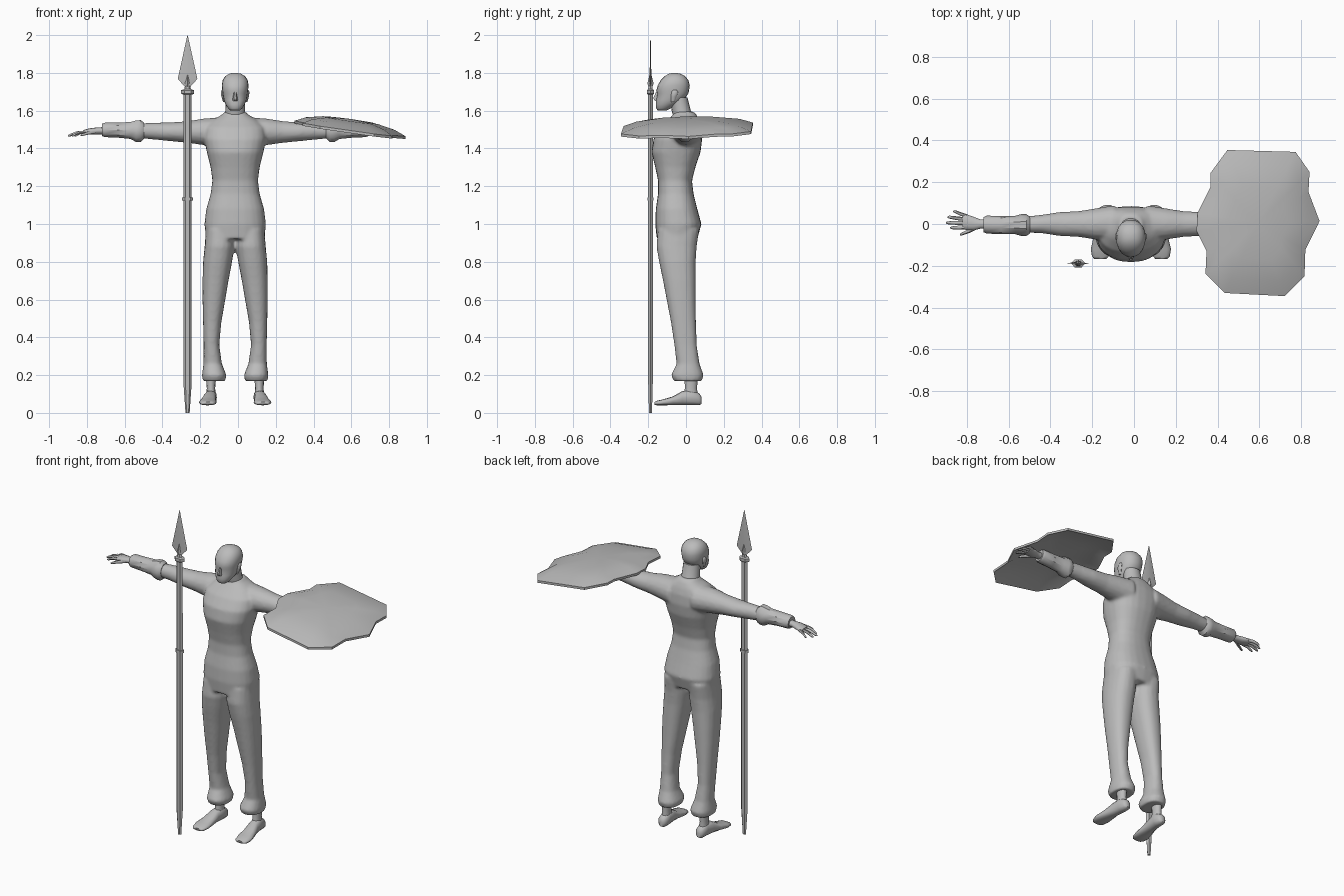
import bpy, bmesh, math
from mathutils import Vector

CX = -0.015                       # body centre line
AX = {'z': (2, 0, 1), 'x': (0, 1, 2), 'y': (1, 0, 2)}

grey = bpy.data.materials.new("plain grey")
grey.diffuse_color = (0.5, 0.5, 0.5, 1)


def loft(bm, axis, rings, n=16, p=2.0):
    """Closed tube through rings (t, centre a, centre b, radius a, radius b)."""
    it, ia, ib = AX[axis]
    loops = []
    for t, a, b, ra, rb in rings:
        loop = []
        for k in range(n):
            w = 2 * math.pi * k / n
            c, s = math.cos(w), math.sin(w)
            co = [0, 0, 0]
            co[it] = t
            co[ia] = a + ra * math.copysign(abs(c) ** (2 / p), c)
            co[ib] = b + rb * math.copysign(abs(s) ** (2 / p), s)
            loop.append(bm.verts.new(co))
        loops.append(loop)
    for l0, l1 in zip(loops, loops[1:]):
        for k in range(n):
            j = (k + 1) % n
            bm.faces.new((l0[k], l0[j], l1[j], l1[k]))
    bm.faces.new(loops[0])
    bm.faces.new(loops[-1])


def spans(rows, s=1, cx=CX):
    """Turn (z, x0, x1, y0, y1) extents into ring centres and radii."""
    return [(z, cx + s * (x0 + x1) / 2, (y0 + y1) / 2, (x1 - x0) / 2, (y1 - y0) / 2)
            for z, x0, x1, y0, y1 in rows]


def along(rows, s):
    """Mirror arm rings given by distance from the centre line."""
    return [(CX + s * d, y, z, ry, rz) for d, y, z, ry, rz in rows]


def finish(name, bm, angle=40):
    bmesh.ops.recalc_face_normals(bm, faces=bm.faces)
    me = bpy.data.meshes.new(name)
    for f in bm.faces:
        f.smooth = True
    bm.to_mesh(me)
    bm.free()
    me.set_sharp_from_angle(angle=math.radians(angle))
    me.materials.append(grey)
    ob = bpy.data.objects.new(name, me)
    bpy.context.collection.objects.link(ob)
    return ob


# clothed body: torso, sleeves and trousers fused into one skin
bm = bmesh.new()
loft(bm, 'z', spans([
    (0.92, -.155, .155, -.155, .06), (1.00, -.163, .163, -.163, .082),
    (1.08, -.153, .153, -.160, .06), (1.16, -.130, .130, -.148, .04),
    (1.23, -.121, .121, -.148, .032), (1.30, -.130, .130, -.163, .05),
    (1.38, -.150, .150, -.183, .077), (1.45, -.165, .165, -.172, .086),
    (1.51, -.160, .160, -.135, .082), (1.55, -.120, .120, -.095, .07),
    (1.58, -.068, .068, -.068, .055), (1.595, -.055, .055, -.062, .04)]), 24, 2.4)
for s in (-1, 1):
    loft(bm, 'x', along([
        (.08, .005, 1.485, .085, .08), (.17, .0, 1.488, .075, .07),
        (.25, .0, 1.487, .062, .058), (.34, .0, 1.488, .058, .050),
        (.43, .0, 1.492, .044, .045), (.53, -.004, 1.494, .038, .038)], s), 16)
    loft(bm, 'z', spans([
        (.97, .008, .155, -.15, .07), (.88, .004, .162, -.157, .057),
        (.80, .016, .170, -.143, .052), (.70, .035, .173, -.122, .052),
        (.60, .052, .173, -.103, .052), (.48, .073, .170, -.08, .053),
        (.36, .084, .167, -.062, .057), (.26, .070, .168, -.05, .072),
        (.20, .046, .176, -.08, .094), (.168, .052, .172, -.065, .084)], s), 18, 2.3)
body = finish("shirt_and_trousers", bm)
m = body.modifiers.new("fuse", 'REMESH')
m.mode = 'VOXEL'
m.voxel_size = 0.009
m.use_smooth_shade = True
m = body.modifiers.new("soften", 'SMOOTH')
m.factor = 0.5
m.iterations = 5

# neck
bm = bmesh.new()
loft(bm, 'z', spans([
    (1.55, -.062, .062, -.062, .05), (1.60, -.052, .052, -.076, .025),
    (1.67, -.050, .050, -.085, .008)]), 16)
finish("neck", bm)

# head with nose and ears
bm = bmesh.new()
loft(bm, 'z', spans([
    (1.602, -.026, .026, -.150, -.10), (1.612, -.037, .037, -.158, -.08),
    (1.632, -.050, .050, -.159, -.05), (1.655, -.060, .060, -.159, -.012),
    (1.69, -.066, .066, -.152, .012), (1.705, -.068, .068, -.158, .016),
    (1.735, -.071, .071, -.149, .020), (1.762, -.066, .066, -.134, .012),
    (1.783, -.052, .052, -.112, -.005), (1.795, -.032, .032, -.092, -.028),
    (1.80, -.010, .010, -.072, -.05)]), 20, 2.2)
loft(bm, 'z', spans([(1.652, -.015, .015, -.166, -.14), (1.665, -.013, .013, -.176, -.14),
                     (1.70, -.006, .006, -.160, -.14)]), 6)
for s in (-1, 1):
    loft(bm, 'z', spans([(1.645, .055, .064, -.078, -.062), (1.675, .058, .073, -.08, -.05),
                         (1.70, .060, .076, -.076, -.042), (1.71, .062, .070, -.068, -.05)], s), 8)
finish("head", bm, 60)

# flared forearm guards
for s, side in ((-1, "right"), (1, "left")):
    bm = bmesh.new()
    loft(bm, 'x', along([
        (.482, -.005, 1.494, .040, .044), (.500, -.005, 1.492, .052, .061),
        (.525, -.005, 1.491, .052, .060), (.553, -.005, 1.495, .044, .047),
        (.62, -.005, 1.497, .043, .042), (.69, -.003, 1.498, .043, .040),
        (.705, -.003, 1.498, .036, .034)], s), 10)
    finish(side + "_forearm_guard", bm, 35)

    # hand: palm, four fingers and a thumb
    bm = bmesh.new()
    loft(bm, 'x', along([
        (.68, .0, 1.495, .024, .021), (.72, .0, 1.493, .022, .018),
        (.755, .002, 1.491, .033, .018), (.79, .010, 1.488, .038, .014),
        (.805, .012, 1.486, .035, .010)], s), 12)
    for y0, y1, d1 in ((-.016, -.018, .865), (.004, .006, .885), (.022, .033, .878), (.038, .060, .85)):
        loft(bm, 'x', along([
            (.785, y0, 1.487, .009, .009), ((.785 + d1) / 2, (y0 + y1) / 2, 1.484, .009, .009),
            (d1 - .008, y1, 1.470, .007, .007), (d1, y1, 1.467, .003, .003)], s), 6)
    loft(bm, 'x', along([
        (.735, -.012, 1.488, .012, .010), (.775, -.034, 1.482, .010, .010),
        (.81, -.048, 1.472, .007, .007), (.818, -.051, 1.469, .003, .003)], s), 6)
    finish(side + "_hand", bm, 60)

    # foot: ankle and sole, turned slightly outward
    bm = bmesh.new()
    fx = CX + s * 0.128
    loft(bm, 'z', [(.20, fx, .028, .028, .036), (.13, fx, .026, .022, .032),
                   (.075, fx, .024, .028, .042)], 12)
    loft(bm, 'y', [
        (.083, fx, .066, .014, .018), (.070, fx, .072, .027, .031),
        (.03, fx, .082, .031, .041), (-.02, fx + s * .006, .078, .032, .037),
        (-.07, fx + s * .012, .064, .040, .023), (-.12, fx + s * .017, .056, .047, .016),
        (-.155, fx + s * .018, .052, .040, .012), (-.168, fx + s * .018, .050, .028, .007)], 12, 2.4)
    finish(side + "_foot", bm, 60)

# spear: shaft, collars and leaf-shaped blade
SX, SY = -0.267, -0.188


def post(name, rows, n=6):
    bm = bmesh.new()
    loft(bm, 'z', [(z, SX, SY, rx, ry) for z, rx, ry in rows], n)
    return finish(name, bm, 20)


post("spear_shaft", [(0, .011, .008), (.03, .013, .010), (.16, .022, .014), (1.69, .021, .014)])
post("spear_middle_collar", [(1.125, .029, .019), (1.14, .029, .019)])
post("spear_top_collar", [(1.685, .024, .016), (1.69, .034, .022), (1.708, .034, .022),
                          (1.714, .018, .014), (1.73, .014, .012)])
post("spear_blade", [(1.725, .013, .009), (1.768, .052, .005), (2.0, .0008, .0008)], 4)
post("spear_blade_socket", [(1.722, .012, .010), (1.745, .016, .016), (1.80, .003, .003)], 4)

# shield: notched domed plate lying on the left forearm
outline = [(.304, .053), (.366, .177), (.366, .244), (.447, .354), (.773, .345),
           (.84, .249), (.835, .153), (.888, .014), (.82, -.124), (.816, -.249),
           (.72, -.345), (.433, -.33), (.342, -.239), (.347, -.129), (.299, -.033)]
bm = bmesh.new()
mid = Vector((.595, .005))


def dome(q, lift):
    return (q.x, q.y, 1.547 - .142 * (q.x - .3) + .03 * q.y + lift)


loops = [[bm.verts.new(dome(mid + (Vector(q) - mid) * f, lift)) for q in outline]
         for f, lift in ((1, 0), (.8, .026), (.5, .044))]
top = bm.verts.new(dome(mid, .051))
for k in range(len(outline)):
    j = (k + 1) % len(outline)
    for a, b in zip(loops, loops[1:]):
        bm.faces.new((a[k], a[j], b[j], b[k]))
    bm.faces.new((loops[-1][k], loops[-1][j], top))
if sum(f.normal.z for f in bm.faces if not f.normal_update()) < 0:
    bmesh.ops.reverse_faces(bm, faces=bm.faces)
geo = bmesh.ops.extrude_face_region(bm, geom=bm.faces[:])
bmesh.ops.translate(bm, vec=(0, 0, -.014),
                    verts=[v for v in geo["geom"] if isinstance(v, bmesh.types.BMVert)])
finish("shield", bm, 40)
